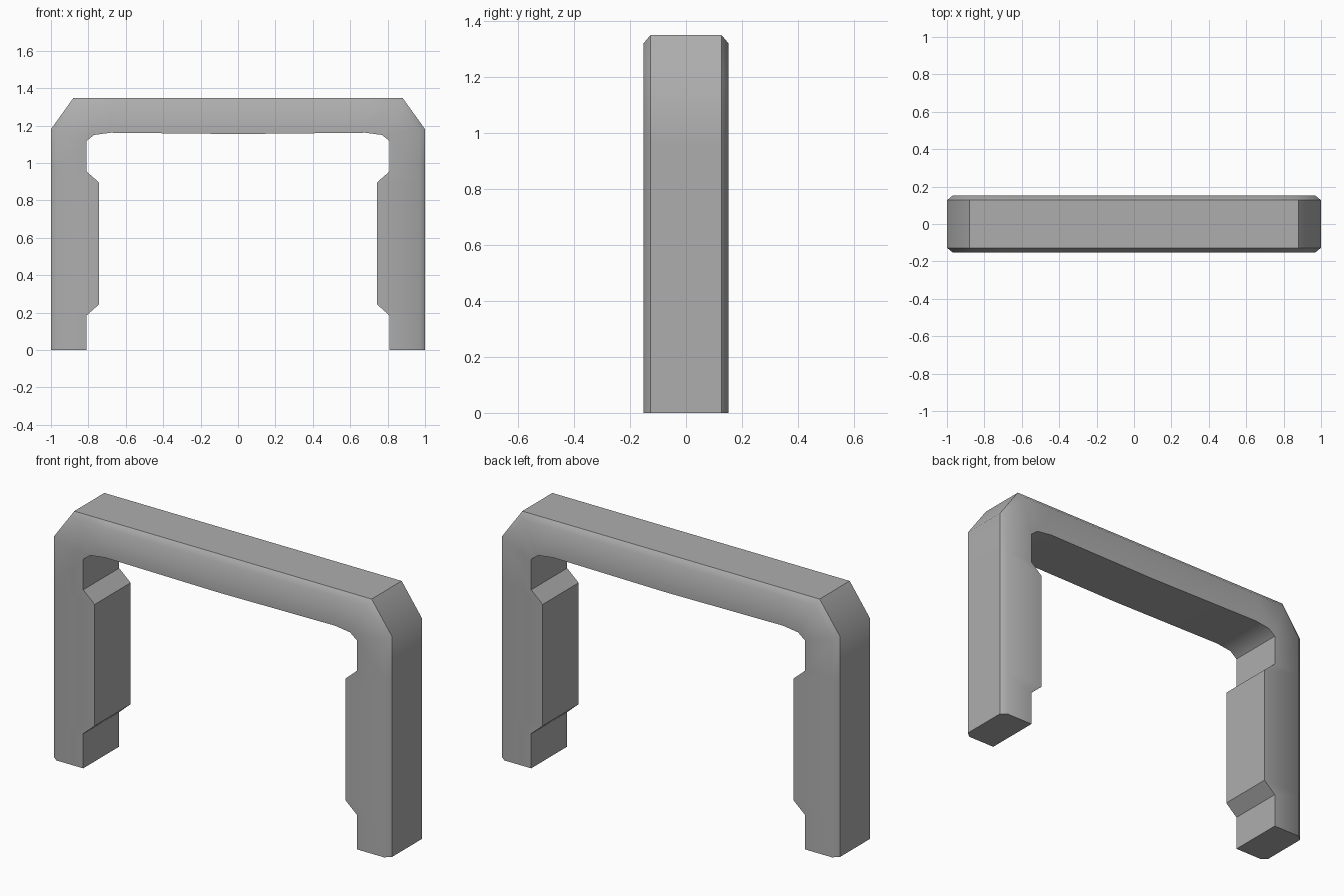
import bpy, bmesh, math

if "Cube" in bpy.data.objects:
    bpy.data.objects.remove(bpy.data.objects["Cube"])

# Matched outer / shoulder / inner outline points (x, z) of the right half, foot to centre
STATIONS = [
    ((1.00, 0.000), (0.970, 0.000), (0.81, 0.000)),
    ((1.00, 0.185), (0.970, 0.185), (0.81, 0.185)),
    ((1.00, 0.245), (0.970, 0.245), (0.742, 0.245)),
    ((1.00, 0.895), (0.970, 0.895), (0.742, 0.895)),
    ((1.00, 0.955), (0.970, 0.955), (0.81, 0.955)),
    ((1.00, 1.181), (0.970, 1.170), (0.81, 1.118)),
    ((0.88, 1.348), (0.865, 1.318), (0.77, 1.150)),
    ((0.68, 1.348), (0.680, 1.318), (0.68, 1.162)),
    ((0.00, 1.348), (0.000, 1.318), (0.00, 1.155)),
]
HALF_DEPTH = 0.152   # front and back faces
EDGE_DEPTH = 0.127   # outer band, inside the chamfer


def ring(bm, outer, shoulder, inner):
    """One six-sided cross-section of the frame."""
    pts = [(outer, -EDGE_DEPTH), (shoulder, -HALF_DEPTH), (inner, -HALF_DEPTH),
           (inner, HALF_DEPTH), (shoulder, HALF_DEPTH), (outer, EDGE_DEPTH)]
    return [bm.verts.new((p[0], y, p[1])) for p, y in pts]


# Arch frame: loft half of it, cap the foot, mirror the rest
bm = bmesh.new()
rings = [ring(bm, *s) for s in STATIONS]
for a, b in zip(rings, rings[1:]):
    for i in range(6):
        j = (i + 1) % 6
        bm.faces.new((a[i], a[j], b[j], b[i]))
bm.faces.new(rings[0])
bmesh.ops.recalc_face_normals(bm, faces=bm.faces[:])
# The open centre can confuse the normals: the foot must face down
bm.faces.ensure_lookup_table()
if bm.faces[-1].normal.z > 0:
    bmesh.ops.reverse_faces(bm, faces=bm.faces[:])

mesh = bpy.data.meshes.new("arch_frame")
bm.to_mesh(mesh)
bm.free()
frame = bpy.data.objects.new("arch_frame", mesh)
bpy.context.collection.objects.link(frame)
mirror = frame.modifiers.new("mirror", 'MIRROR')
mirror.use_clip = True

# Mid-grey surface
grey = bpy.data.materials.new("mid_grey")
grey.diffuse_color = (0.42, 0.42, 0.42, 1.0)
grey.use_nodes = True
grey.node_tree.nodes["Principled BSDF"].inputs["Base Color"].default_value = grey.diffuse_color
mesh.materials.append(grey)

# Soft chamfer shading, crisp pads and outer band
bpy.context.view_layer.objects.active = frame
frame.select_set(True)
bpy.ops.object.modifier_apply(modifier=mirror.name)
bpy.ops.object.shade_smooth_by_angle(angle=math.radians(42))
